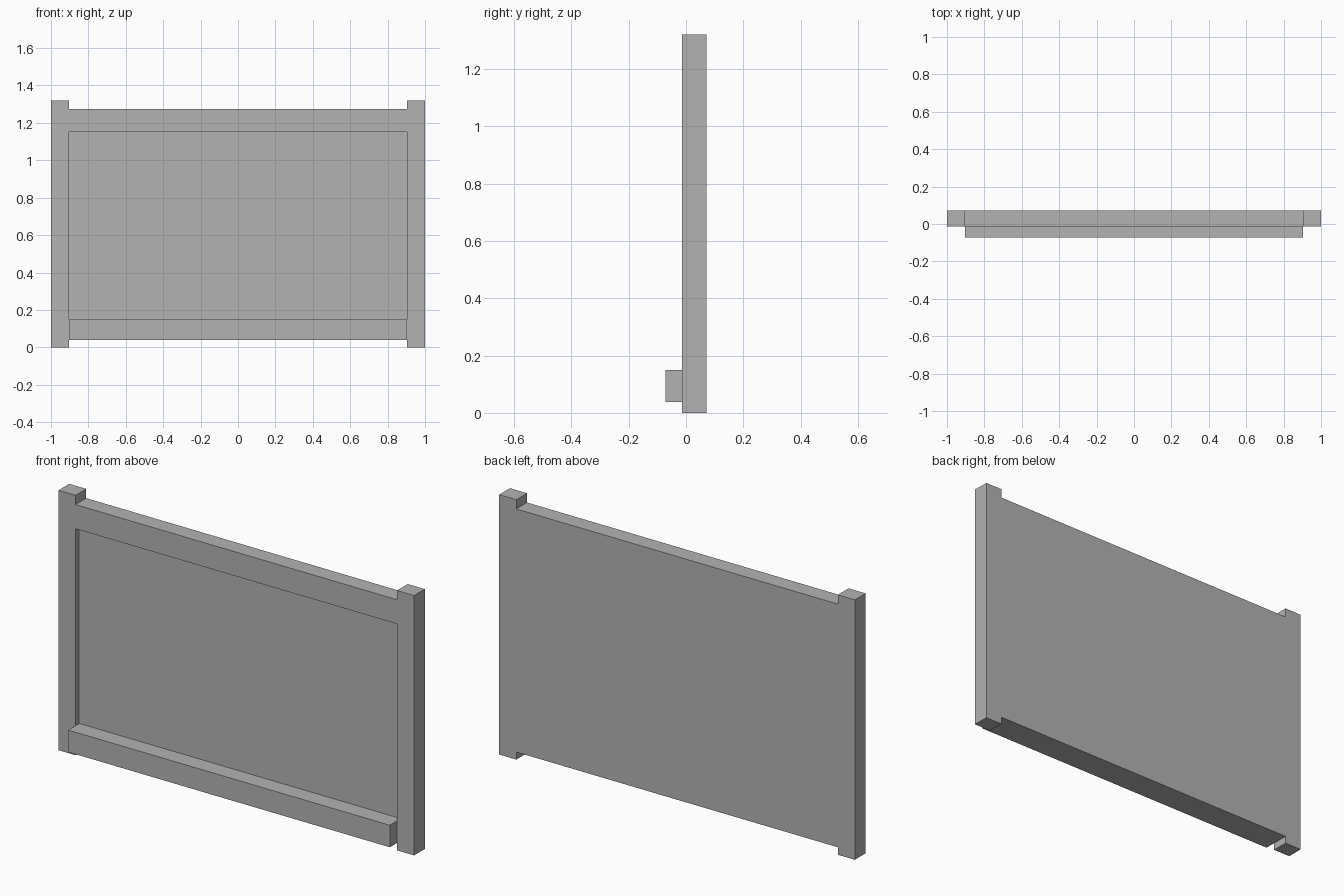
import bpy

if "Cube" in bpy.data.objects:
    bpy.data.objects.remove(bpy.data.objects["Cube"])

grey = bpy.data.materials.new("plain grey")
grey.use_nodes = True
colour = (0.45, 0.45, 0.45, 1)
grey.diffuse_color = colour
grey.node_tree.nodes["Principled BSDF"].inputs["Base Color"].default_value = colour


def box(name, x, y, z):
    """Box spanning the given (low, high) ranges."""
    bpy.ops.mesh.primitive_cube_add(size=1)
    ob = bpy.context.object
    ob.name = name
    ob.location = [sum(r) / 2 for r in (x, y, z)]
    ob.scale = [r[1] - r[0] for r in (x, y, z)]
    bpy.ops.object.transform_apply(location=True, rotation=False, scale=True)
    ob.data.materials.append(grey)
    return ob


INNER = 0.904                  # inner face of the posts
SPAN = (-INNER, INNER)
FRONT, BACK = -0.014, 0.072    # frame faces
RECESS = 0.016                 # front of the sunken board
BOTTOM, LOW, HIGH, TOP = 0.038, 0.15, 1.151, 1.274
HEIGHT = 1.321

# Upright posts
box("left_post", (INNER, 1), (FRONT, BACK), (0, HEIGHT))
box("right_post", (-1, -INNER), (FRONT, BACK), (0, HEIGHT))

# Rails and the sunken board between them
box("top_rail", SPAN, (FRONT, BACK), (HIGH, TOP))
box("bottom_rail", SPAN, (FRONT, BACK), (BOTTOM, LOW))
box("board_panel", SPAN, (RECESS, BACK), (LOW, HIGH))

# Ledge along the bottom of the front
box("front_ledge", SPAN, (-0.072, FRONT), (BOTTOM, LOW))
